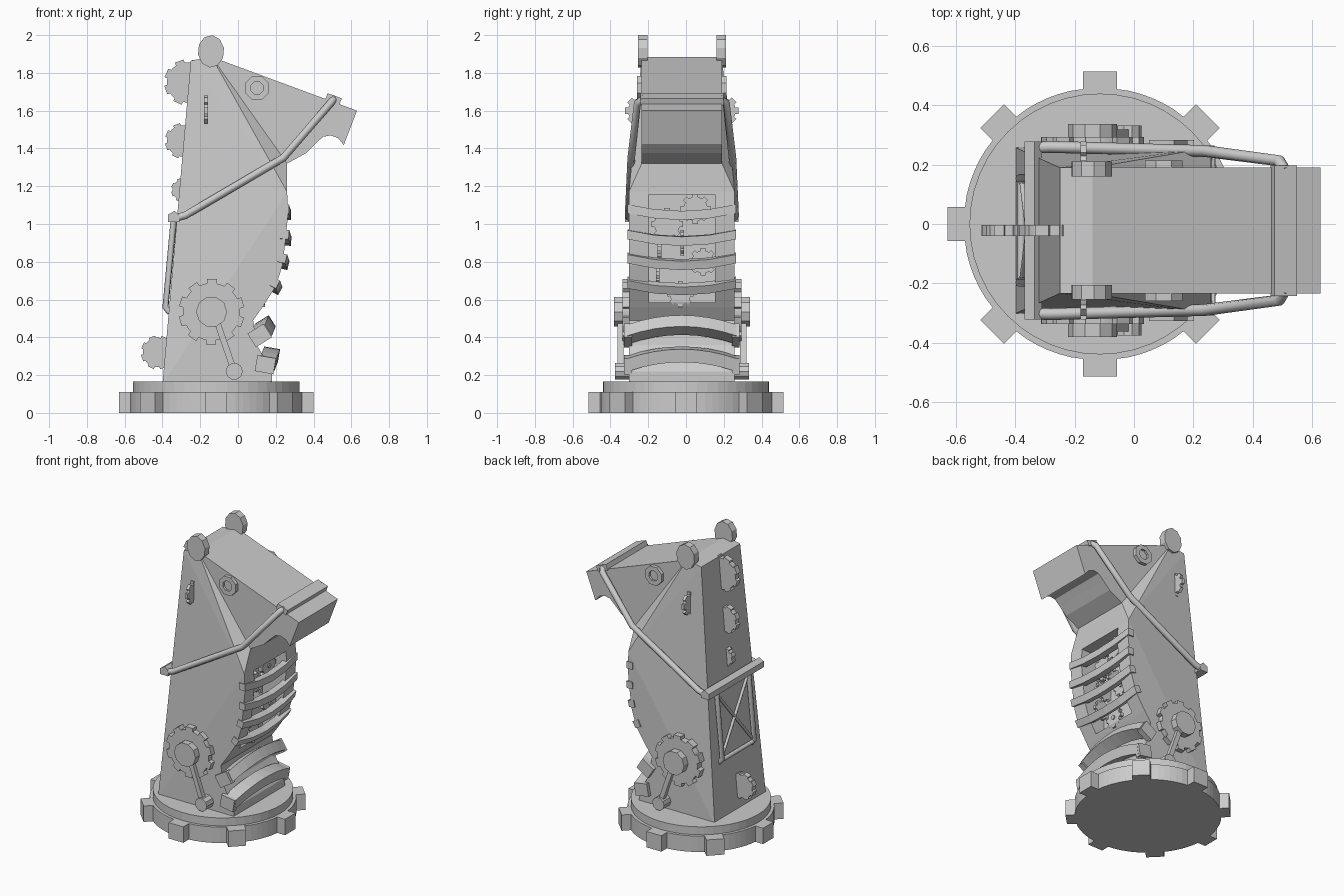
import bpy, bmesh
from math import cos, sin, pi, radians
from mathutils import Vector as V

if "Cube" in bpy.data.objects:
    bpy.data.objects.remove(bpy.data.objects["Cube"])

CY = -0.022          # body centre line in y
X, Y, Z = V((1, 0, 0)), V((0, 1, 0)), V((0, 0, 1))


def make(name, verts, faces):
    me = bpy.data.meshes.new(name)
    me.from_pydata([tuple(v) for v in verts], [], faces)
    bm = bmesh.new()
    bm.from_mesh(me)
    bmesh.ops.recalc_face_normals(bm, faces=bm.faces[:])
    bm.to_mesh(me)
    bm.free()
    ob = bpy.data.objects.new(name, me)
    bpy.context.collection.objects.link(ob)
    return ob


def loft(name, rings):
    n, m = len(rings[0]), len(rings)
    faces = [(i*n+j, i*n+(j+1) % n, (i+1)*n+(j+1) % n, (i+1)*n+j)
             for i in range(m-1) for j in range(n)]
    faces += [tuple(range(n)), tuple(range((m-1)*n, m*n))]
    return make(name, [p for r in rings for p in r], faces)


def prism(name, pts, c, u, v, depth):
    w = u.cross(v) * depth / 2
    return loft(name, [[V(c) + u*a + v*b + w*s for a, b in pts] for s in (-1, 1)])


def ngon(n, rx, rz=None, rot=0.0):
    return [(rx*cos(rot+2*pi*i/n), (rz or rx)*sin(rot+2*pi*i/n)) for i in range(n)]


def cog(teeth, r, tip, half, rot=0.0):
    # outline with square-ended teeth of the given half width, rounded valleys
    pts = []
    for i in range(teeth):
        a = rot + 2*pi*i/teeth
        h = half / r
        for rad, da in ((r, -h), (tip, -half/tip), (tip, half/tip), (r, h),
                        (r, h + (pi/teeth - h)*.67), (r, h + (pi/teeth - h)*1.33)):
            pts.append((rad*cos(a+da), rad*sin(a+da)))
    return pts


def box_rod(name, a, b, w):
    a, b = V(a), V(b)
    d = (b - a).normalized()
    u = d.cross(Y if abs(d.y) < .9 else X).normalized()
    v = d.cross(u)
    return loft(name, [[p + u*i*w/2 + v*j*w/2 for i, j in ((-1, -1), (1, -1), (1, 1), (-1, 1))]
                       for p in (a, b)])


def tube(name, pts, r):
    cu = bpy.data.curves.new(name, 'CURVE')
    cu.dimensions = '3D'
    cu.bevel_depth, cu.bevel_resolution, cu.use_fill_caps = r, 2, True
    sp = cu.splines.new('POLY')
    sp.points.add(len(pts)-1)
    for p, q in zip(sp.points, pts):
        p.co = (*q, 1)
    ob = bpy.data.objects.new(name, cu)
    bpy.context.collection.objects.link(ob)
    bpy.ops.object.select_all(action='DESELECT')
    ob.select_set(True)
    bpy.context.view_layer.objects.active = ob
    bpy.ops.object.convert(target='MESH')


def slat(name, x, z, tilt, w, h, half, segs, bow, lift):
    # bar across the front, bowed outward and lifted (or dropped) in the middle
    n, o = V((cos(tilt), 0, sin(tilt))), V((-sin(tilt), 0, cos(tilt)))
    rings = []
    for i in range(segs+1):
        t = -1 + 2*i/segs
        k = 1 - t*t
        c = V((x + bow*k, CY + half*t, z + lift*k))
        rings.append([c + n*a*w/2 + o*b*h/2 for a, b in ((-1, -1), (1, -1), (1, 1), (-1, 1))])
    return loft(name, rings)


# round toothed base
BC = -0.115
base_outline = []
for i in range(8):
    a = i*pi/4
    for rad, off in ((.455, -.057), (.515, -.057), (.515, .057), (.455, .057)):
        base_outline.append((rad*cos(a) - off*sin(a), rad*sin(a) + off*cos(a)))
    base_outline += [(.46*cos(a+d), .46*sin(a+d)) for d in (.22, .31, .39, .48, .57)]
prism("base_gear", base_outline, (BC, 0, .055), X, Y, .11)
prism("base_plate", ngon(48, .44), (BC, 0, .1375), X, Y, .055)

# body: side outline as (x, z, half width)
P = [(-.40, .15, .28), (-.25, 1.865, .2125), (-.14, 1.885, .2125), (.63, 1.60, .2125),
     (.56, 1.418, .2125), (.53, 1.455, .2125), (.49, 1.469, .2125), (.45, 1.462, .2125),
     (.41, 1.425, .2125), (.36, 1.375, .2125), (.26, 1.32, .2125),
     (.26, 1.17, .28), (.265, 1.05, .28), (.25, .9, .28), (.235, .78, .28),
     (.2, .67, .28), (.13, .56, .28), (.08, .49, .28), (.10, .36, .28), (.18, .22, .28), (.18, .15, .28)]
N = len(P)
verts = [(x, CY + s*w, z) for s in (-1, 1) for x, z, w in P]
side = [(0, 1, 11), (1, 2, 11), (2, 10, 11), tuple(range(2, 11)), (0,) + tuple(range(11, N))]
faces = [f for f in side] + [tuple(i+N for i in f) for f in side]
faces += [(i, (i+1) % N, (i+1) % N + N, i+N) for i in range(N)]
body = make("body", verts, faces)

# window in the front of the body
cutter = prism("window_cutter", [(-.175, -.285), (.175, -.285), (.175, .285), (-.175, .285)],
               (.25, CY, .87), Y, Z, .34)
cutter.hide_render = True
mod = body.modifiers.new("window", 'BOOLEAN')
mod.operation, mod.solver, mod.object = 'DIFFERENCE', 'EXACT', cutter
bpy.ops.object.select_all(action='DESELECT')
body.select_set(True)
bpy.context.view_layer.objects.active = body
bpy.ops.object.modifier_apply(modifier="window")
bpy.data.objects.remove(cutter)

# clockwork inside the window
for y, z, r, x in ((.09, .80, .075, .17), (-.03, .63, .07, .13), (-.1, 1.0, .085, .17), (.05, 1.08, .08, .19)):
    prism("inner_gear", cog(8, r*.8, r, r*.18), (x, y, z), Y, Z, .025)
    tube("inner_axle", [(.07, y, z), (x+.02, y, z)], .015)
for y, z in ((-.15, .74), (-.02, .9), (-.14, .87)):
    prism("inner_gear_upright", cog(8, .055, .07, .012), (.13, y, z), X, Z, .02)

# front slats
for x, z, t in ((.247, 1.08, 0), (.247, .945, -5), (.233, .82, -14), (.192, .69, -28)):
    slat("front_slat", x, z, radians(t), .045, .048, .2875, 4, .012, -.035)

# lower curved bumpers with end blocks
for x, z, t in ((.125, .415, 32), (.155, .26, -10)):
    slat("bumper", x, z, radians(t), .085, .07, .29, 8, .02, .05)
    for s in (-1, 1):
        slat("bumper_end", x-.01, z-.005, radians(t), .1, .085, .02, 1, 0, 0).location.y = s*.285

# tilted brow band over the head
box = [(-.04, -.02), (.04, -.02), (.04, .02), (-.04, .02)]
prism("brow_band", box, (.505, CY, 1.66), V((.94, 0, -.342)), V((.342, 0, .94)), .44)

# parts on both sides
for s in (-1, 1):
    def at(x, w, z):
        return (x, CY + s*w, z)
    prism("side_gear", cog(10, .152, .175, .027, .3), at(-.14, .285, .535), X, Z, .06)
    prism("side_hub", ngon(10, .082), at(-.14, .325, .535), X, Z, .07)
    box_rod("crank_arm", at(-.11, .325, .48), at(-.02, .325, .22), .032)
    prism("crank_knob", ngon(10, .045), at(-.02, .31, .22), X, Z, .09)
    prism("top_disc", ngon(10, .07, .086, .2), at(-.143, .208, 1.914), X, Z, .05)
    # ring nut on the cheek
    nut = [[V(at(.1, w, 1.72)) + X*a + Z*b for a, b in ngon(8, r, None, pi/8)]
           for r, w in ((.068, .19), (.068, .237), (.036, .237), (.036, .222))]
    loft("cheek_nut", nut)
    prism("cheek_cog", cog(8, .065, .082, .018), at(-.17, .22, 1.6), Y, Z, .02)
    tube("side_rail", [at(-.34, .28, 1.03), at(-.28, .282, 1.045), at(.24, .268, 1.35),
                       at(.49, .235, 1.64), at(.51, .2, 1.665)], .02)
    # back frame uprights and diagonal
    tube("back_upright", [at(-.34, .175, 1.03), at(-.385, .175, .56), at(-.36, .175, .53)], .016)
    tube("back_diagonal", [at(-.335, .175, 1.0), at(-.378, -.175, .56)], .01)
tube("back_lower_rod", [(-.38, CY-.175, .55), (-.38, CY+.175, .55)], .014)

# bar across the back
prism("back_bar", [(-.03, -.025), (.03, -.025), (.03, .01), (.005, .035), (-.03, .015)],
      (-.34, CY, 1.035), X, Z, .6)

# spine cogs along the back
for x, z, r in ((-.27, 1.75, .122), (-.293, 1.44, .095), (-.29, 1.18, .065), (-.425, .32, .09)):
    prism("spine_cog", cog(8, r*.87, r, r*.2, .35), (x, CY, z), X, Z, .038)
